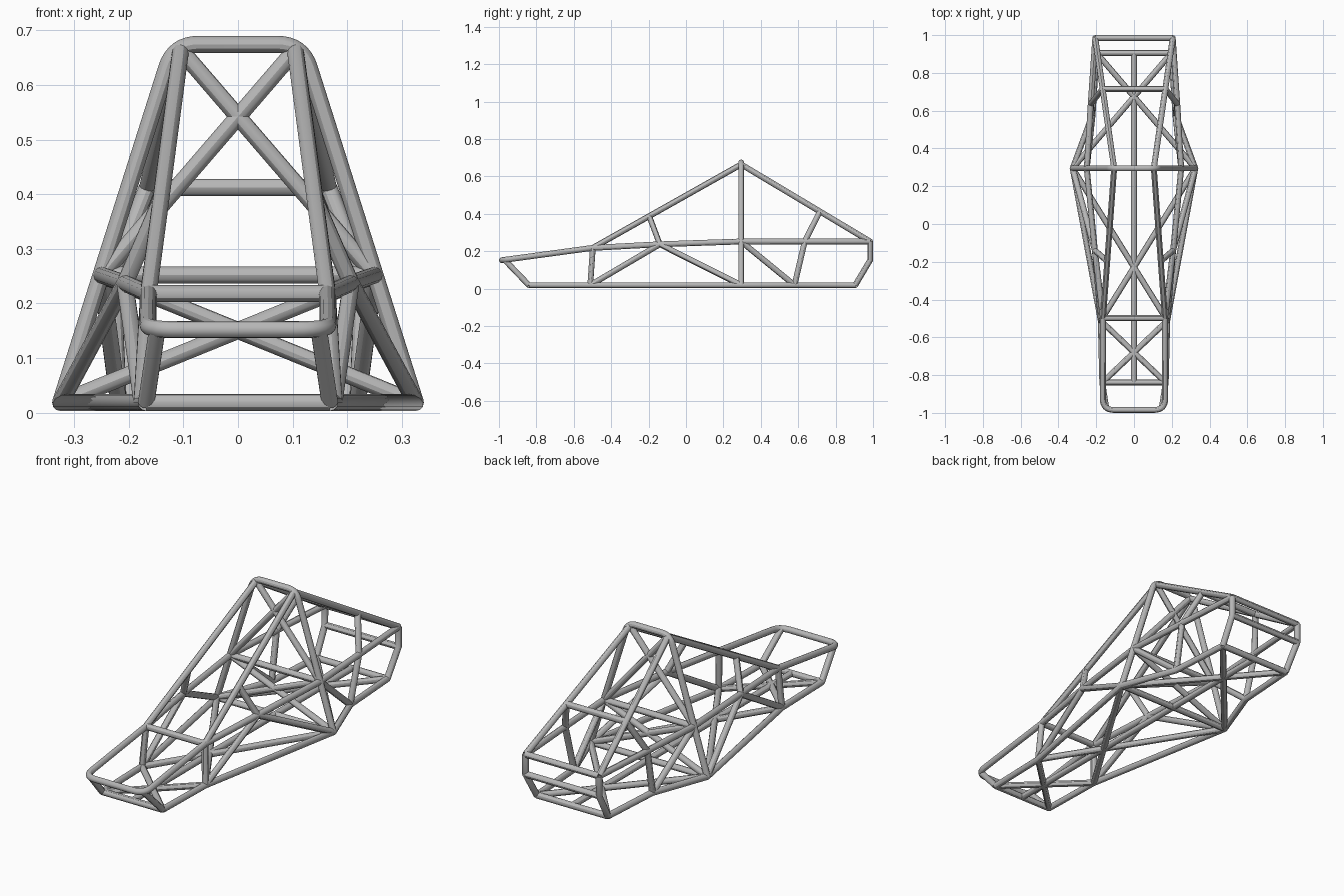
import bpy
from mathutils import Vector

if "Cube" in bpy.data.objects:
    bpy.data.objects.remove(bpy.data.objects["Cube"], do_unlink=True)

RADIUS = 0.0155

steel = bpy.data.materials.new("grey_steel")
steel.use_nodes = True
GREY = (0.47, 0.47, 0.47, 1)
steel.diffuse_color = GREY
steel.node_tree.nodes["Principled BSDF"].inputs["Base Color"].default_value = GREY


def tube(name, points):
    """Round tube swept along a list of points."""
    curve = bpy.data.curves.new(name, "CURVE")
    curve.dimensions = "3D"
    curve.bevel_depth = RADIUS
    curve.bevel_resolution = 4
    curve.use_fill_caps = True
    spline = curve.splines.new("POLY")
    spline.points.add(len(points) - 1)
    for sp, p in zip(spline.points, points):
        sp.co = (*p, 1)
    temp = bpy.data.objects.new("temp", curve)
    bpy.context.collection.objects.link(temp)
    bpy.context.view_layer.update()
    mesh = bpy.data.meshes.new_from_object(
        temp.evaluated_get(bpy.context.evaluated_depsgraph_get()))
    bpy.data.objects.remove(temp, do_unlink=True)
    mesh.materials.clear()
    mesh.materials.append(steel)
    obj = bpy.data.objects.new(name, mesh)
    bpy.context.collection.objects.link(obj)
    bpy.ops.object.select_all(action="DESELECT")
    obj.select_set(True)
    bpy.context.view_layer.objects.active = obj
    bpy.ops.object.shade_smooth_by_angle()
    return obj


def flip(p):
    return Vector((-p[0], p[1], p[2]))


def bend(before, corner, after, setback, steps=8):
    """Points of a rounded corner."""
    a = corner + (before - corner).normalized() * setback
    b = corner + (after - corner).normalized() * setback
    ts = [i / steps for i in range(steps + 1)]
    return [a * (1 - t) ** 2 + corner * 2 * t * (1 - t) + b * t * t for t in ts]


def hoop(name, end, corner, setback):
    """Symmetric hoop with two rounded corners."""
    half = [end] + bend(end, corner, flip(corner), setback)
    tube(name, half + [flip(p) for p in reversed(half)])


def sides(name, *points):
    tube("left_" + name, points)
    tube("right_" + name, [flip(p) for p in points])


def cross_bar(name, p):
    tube(name, [p, flip(p)])


def cross_brace(name, p, q):
    sides(name, p, flip(q))


# Joints on the left half of the frame
V = Vector
FLOOR = 0.0185
floor_nose = V((0.168, -0.84, FLOOR))
floor_front = V((0.176, -0.512, FLOOR))
floor_hoop = V((0.325, 0.295, FLOOR))
floor_rear = V((0.219, 0.58, FLOOR))
floor_tail = V((0.198, 0.905, FLOOR))
nose_corner = V((0.165, -0.9845, 0.152))
nose_stay = V((0.148, -0.968, 0.152))
dash = V((0.164, -0.498, 0.218))
rail_front = V((0.207, -0.14, 0.237))
rail_hoop = V((0.25, 0.295, 0.252))
rail_rear = V((0.229, 0.635, 0.252))
rail_tail = V((0.205, 0.9845, 0.252))
tail_mid = V((0.205, 0.9845, 0.152))
roof = V((0.105, 0.295, 0.664))
roof_corner = V((0.117, 0.295, 0.6745))
pillar_mid = dash.lerp(roof, 0.38)
stay_mid = roof.lerp(rail_tail, 0.61)

# Bent hoops
hoop("main_roll_hoop", floor_hoop, roof_corner, 0.045)
hoop("nose_hoop", dash, nose_corner, 0.06)

# Floor
sides("floor_rail", floor_nose, floor_front, floor_hoop, floor_rear, floor_tail)
tube("floor_spine", [V((0, floor_nose.y, FLOOR)), V((0, floor_tail.y, FLOOR))])
cross_bar("floor_nose_bar", floor_nose)
cross_bar("floor_hoop_bar", floor_hoop)
cross_bar("floor_tail_bar", floor_tail)
cross_brace("front_floor_brace", floor_nose, floor_front)
cross_brace("cockpit_floor_brace", floor_front, floor_hoop)
cross_brace("rear_floor_brace", floor_hoop, floor_tail)

# Upper rails, pillars and rear stays
sides("side_rail", dash, rail_front, rail_hoop, rail_rear, rail_tail)
sides("front_pillar", dash, roof)
sides("rear_stay", roof, rail_tail)
sides("tail_post", rail_tail, tail_mid, floor_tail)

# Side struts
sides("nose_strut", nose_stay, floor_nose)
sides("dash_post", dash, floor_front)
sides("pillar_strut", rail_front, pillar_mid)
sides("cockpit_front_strut", rail_front, floor_front)
sides("cockpit_rear_strut", rail_front, floor_hoop)
sides("engine_strut", rail_hoop, floor_rear)
sides("rear_post", floor_rear, rail_rear, stay_mid)

# Cross bars
cross_bar("dash_bar", dash)
cross_bar("hoop_bar", rail_hoop)
cross_bar("stay_bar", stay_mid)
cross_bar("tail_upper_bar", rail_tail)
cross_bar("tail_lower_bar", tail_mid)

# Bracing inside the main hoop
cross_brace("upper_hoop_brace", roof, rail_hoop)
cross_brace("lower_hoop_brace", rail_hoop, floor_hoop)
